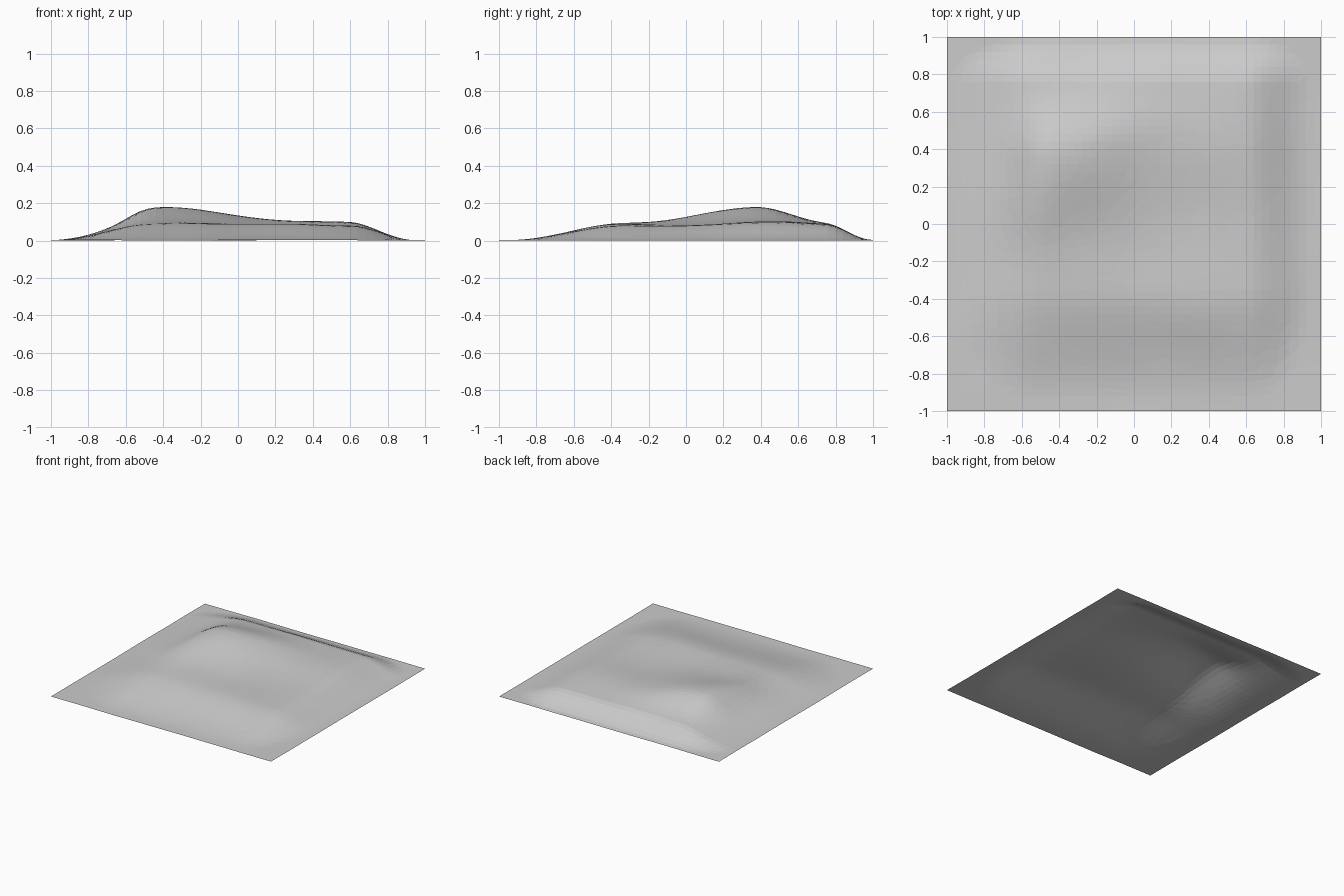
import bpy, bmesh
from math import exp, hypot
from mathutils import Vector, noise

cube = bpy.data.objects.get("Cube")
if cube:
    bpy.data.objects.remove(cube)


def material(name, colour):
    mat = bpy.data.materials.new(name)
    mat.use_nodes = True
    mat.diffuse_color = colour
    mat.node_tree.nodes["Principled BSDF"].inputs["Base Color"].default_value = colour
    return mat


def overshoot(v, low_out, low_in, high_in, high_out):
    """0 on the plateau, rising to 1 at its outer foot."""
    return max(0, (v - high_in) / (high_out - high_in), (low_in - v) / (low_in - low_out))


def bump(dx, dy, west, east, south, north):
    """Rounded hill with a separate spread on each side."""
    sx = west if dx < 0 else east
    sy = south if dy < 0 else north
    return exp(-0.5 * ((dx / sx) ** 2 + (dy / sy) ** 2))


def height(x, y):
    # Broad plateau with rounded corners and a flat apron
    t = min(1, hypot(overshoot(x, -1.0, -0.5, 0.6, 0.95),
                     overshoot(y, -0.95, -0.35, 0.75, 1.0)))
    cover = 1 - t * t * (3 - 2 * t)
    z = 0.074
    # Main hill, its ridge trailing off to the back and the left side
    z += 0.102 * bump(x + 0.42, y - 0.37 - 0.2 * (x + 0.42), 0.17, 0.38, 0.3, 0.19)
    # Low front mound and side ridge, with a shallow hollow between
    z += 0.017 * bump(x - 0.08, y + 0.35, 0.35, 0.4, 0.22, 0.17)
    z += 0.02 * bump(x - 0.5, y - 0.45, 0.2, 0.2, 0.25, 0.25)
    # Small natural unevenness
    rough = noise.noise(Vector((x * 3, y * 3, 0.5)))
    return z * cover + 0.004 + 0.004 * rough * (0.5 + cover)


# Terrain sheet
bm = bmesh.new()
bmesh.ops.create_grid(bm, x_segments=50, y_segments=50, size=1)
for v in bm.verts:
    v.co.z = height(v.co.x, v.co.y)
lowest = min(v.co.z for v in bm.verts)
for v in bm.verts:
    v.co.z -= lowest
mesh = bpy.data.meshes.new("terrain")
bm.to_mesh(mesh)
bm.free()
terrain = bpy.data.objects.new("terrain", mesh)
bpy.context.collection.objects.link(terrain)
mesh.materials.append(material("stone grey", (0.6, 0.6, 0.6, 1)))

# Irregular flat facets
facets = terrain.modifiers.new("facets", "DECIMATE")
facets.ratio = 0.35
